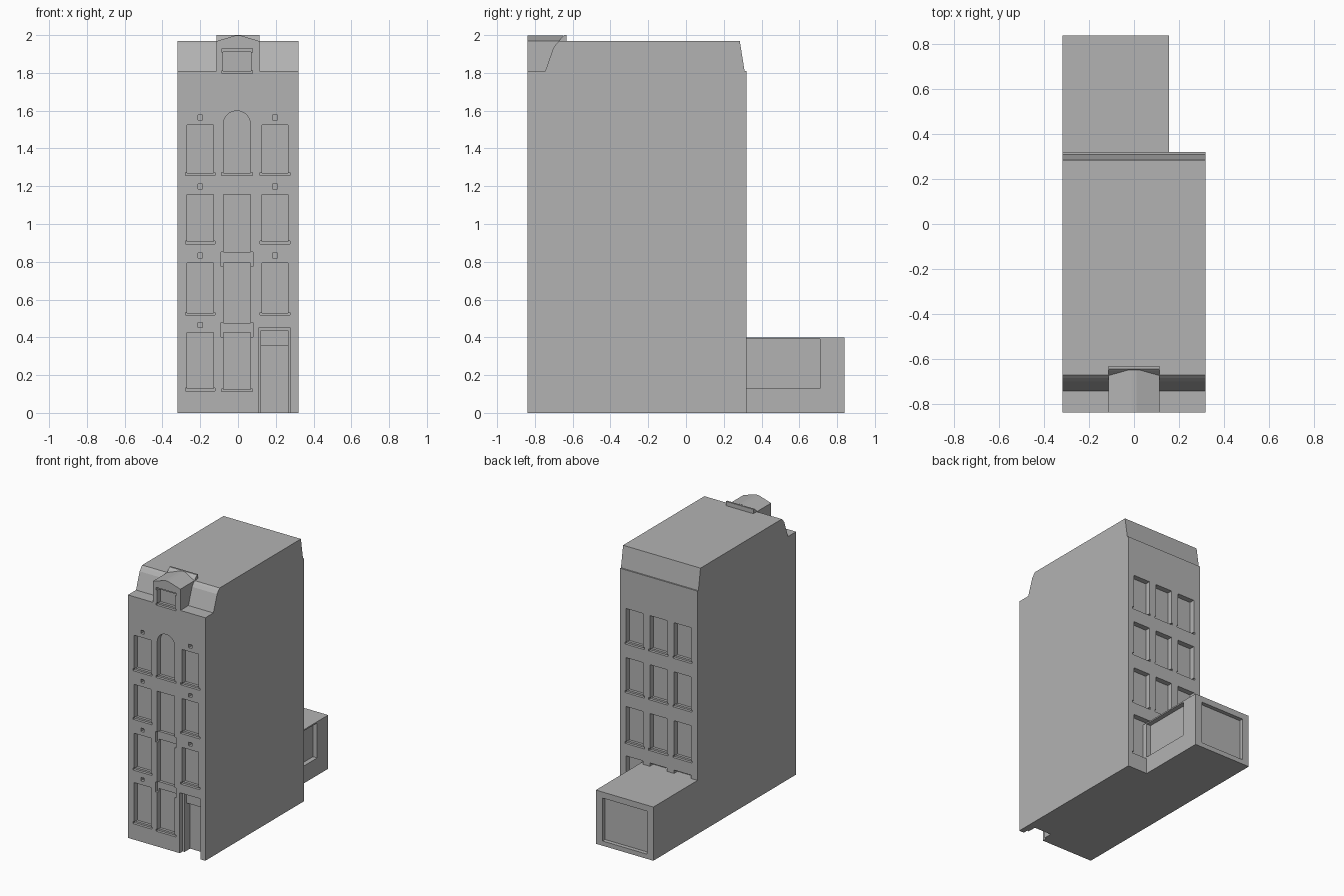
import bpy, bmesh, math

if "Cube" in bpy.data.objects:
    bpy.data.objects.remove(bpy.data.objects["Cube"], do_unlink=True)

grey = bpy.data.materials.new("plain_grey")
grey.use_nodes = True
grey.diffuse_color = (0.45, 0.45, 0.45, 1)
grey.node_tree.nodes["Principled BSDF"].inputs["Base Color"].default_value = (0.45, 0.45, 0.45, 1)

FRONT, BACK = -0.84, 0.32


def add_prism(bm, outline, axis, start, end):
    """Extrude an outline, (x, z) along y or (y, z) along x."""
    def place(p, d):
        return (d, p[0], p[1]) if axis == "x" else (p[0], d, p[1])
    verts = [bm.verts.new(place(p, start)) for p in outline]
    face = bm.faces.new(verts)
    top = bmesh.ops.extrude_face_region(bm, geom=[face])["geom"]
    for v in top:
        if isinstance(v, bmesh.types.BMVert):
            v.co[0 if axis == "x" else 1] = end


def rect(a, b, low, high):
    return [(a, low), (b, low), (b, high), (a, high)]


def make_object(name, prisms):
    bm = bmesh.new()
    for p in prisms:
        add_prism(bm, *p)
    bmesh.ops.recalc_face_normals(bm, faces=bm.faces)
    mesh = bpy.data.meshes.new(name)
    bm.to_mesh(mesh)
    bm.free()
    mesh.materials.append(grey)
    obj = bpy.data.objects.new(name, mesh)
    bpy.context.scene.collection.objects.link(obj)
    return obj


def carve(target, prisms):
    """Cut recesses out of a solid, then discard the cutter."""
    cutter = make_object("recess_cutter", prisms)
    cutter.hide_render = True
    mod = target.modifiers.new("recesses", "BOOLEAN")
    mod.operation, mod.solver, mod.object = "DIFFERENCE", "EXACT", cutter
    mod.use_self = True
    bpy.context.view_layer.objects.active = target
    bpy.ops.object.modifier_apply(modifier=mod.name)
    bpy.data.objects.remove(cutter, do_unlink=True)


def front_cut(outline, depth):
    return (outline, "y", FRONT - 0.05, FRONT + depth)


def back_cut(outline, depth, wall=BACK):
    return (outline, "y", wall - depth, wall + 0.05)


def window(cut, x, half, low, high):
    """Opening with a shallow, wider sill slot below it."""
    return [cut(rect(x - half, x + half, low, high), 0.04),
            cut(rect(x - half - 0.01, x + half + 0.01, low - 0.013, low + 0.002), 0.02)]


# Main block with mansard slopes front and back
body = make_object("house_body", [(
    [(FRONT, 0), (BACK, 0), (BACK, 1.81), (0.31, 1.81), (0.285, 1.968),
     (-0.672, 1.968), (-0.685, 1.955), (-0.702, 1.933), (-0.745, 1.81), (FRONT, 1.81)],
    "x", -0.319, 0.319)])

# Side window columns, with a small square hole above each front window
rows = [(0.13, 0.425), (0.53, 0.793), (0.908, 1.157), (1.27, 1.523)]
cuts = []
for i, (low, high) in enumerate(rows):
    for x in (-0.2, 0.195):
        if i == 0 and x > 0:
            continue
        cuts += window(front_cut, x, 0.069, low, high)
        cuts.append(front_cut(rect(x - 0.013, x + 0.013, high + 0.028, high + 0.054), 0.03))
    for x in (-0.195, 0.003, 0.2):
        cuts += window(back_cut, x, 0.07, low, high)

# Middle column: ground window, two tall openings above shallow panels, arched top
mid, half = -0.006, 0.072
cuts += window(front_cut, mid, half, 0.125, 0.425)
for low, high, panel in [(0.478, 0.793, 0.403), (0.853, 1.157, 0.775)]:
    cuts.append(front_cut(rect(mid - half, mid + half, low - 0.002, high), 0.04))
    cuts.append(front_cut(rect(mid - 0.085, mid + 0.085, panel, low), 0.02))
arch = [(mid + half * math.cos(math.pi * k / 16), 1.527 + half * math.sin(math.pi * k / 16))
        for k in range(17)]
cuts.append(front_cut([(mid - half, 1.27), (mid + half, 1.27)] + arch, 0.04))
cuts.append(front_cut(rect(mid - 0.082, mid + 0.082, 1.257, 1.272), 0.02))

# Stepped entrance
cuts += [front_cut(rect(0.108, 0.278, -0.05, 0.45), 0.035),
         front_cut(rect(0.123, 0.264, -0.05, 0.435), 0.06),
         front_cut(rect(0.123, 0.264, -0.06, 0.355), 0.1)]
carve(body, cuts)

# Dormer with a low gable, cut by a framed window
dormer = make_object("dormer", [(
    [(-0.113, 1.81), (0.113, 1.81), (0.113, 1.968), (0.012, 1.999), (-0.012, 1.999),
     (-0.113, 1.968)], "y", FRONT, -0.65)])
dormer_cuts = [front_cut(rect(-0.08, 0.068, 1.81, 1.91), 0.04),
               front_cut(rect(-0.086, 0.076, 1.797, 1.812), 0.02),
               front_cut(rect(-0.086, 0.076, 1.908, 1.928), 0.02)]
carve(dormer, dormer_cuts)
carve(body, dormer_cuts[1:2])

# Raised strip closing the dormer at the rear
make_object("dormer_rear_cap", [(
    [(-0.69, 1.94), (-0.675, 1.968), (-0.655, 1.99), (-0.645, 2.0), (-0.632, 2.0),
     (-0.632, 1.94)], "x", -0.113, 0.113)])

# Rear extension with recessed panels on its back and garden side
extension = make_object("rear_extension", [(rect(-0.319, 0.155, 0, 0.4), "y", 0.27, 0.84)])
carve(extension, [back_cut(rect(-0.265, 0.1, 0.035, 0.355), 0.03, 0.84),
                  (rect(BACK, 0.71, 0.13, 0.39), "x", 0.12, 0.2)])
